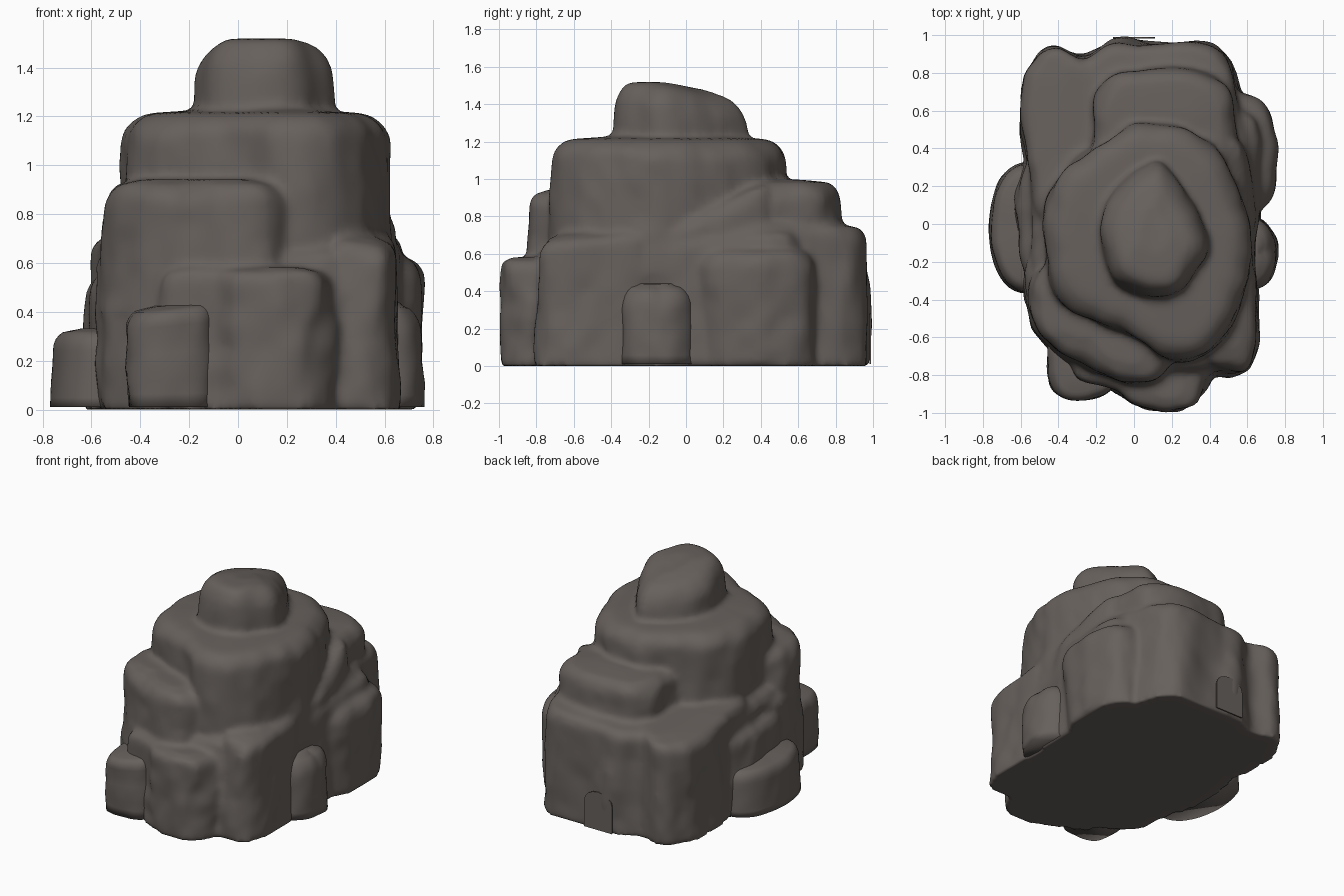
import bpy, bmesh, math
from mathutils import Vector, noise

if "Cube" in bpy.data.objects:
    bpy.data.objects.remove(bpy.data.objects["Cube"])

stone = bpy.data.materials.new("dark_stone")
stone.diffuse_color = (0.135, 0.118, 0.107, 1)
stone.use_nodes = True
stone.node_tree.nodes["Principled BSDF"].inputs["Base Color"].default_value = stone.diffuse_color


def make(name, bm):
    bmesh.ops.recalc_face_normals(bm, faces=bm.faces)
    me = bpy.data.meshes.new(name)
    bm.to_mesh(me)
    bm.free()
    me.materials.append(stone)
    me.shade_smooth()
    ob = bpy.data.objects.new(name, me)
    bpy.context.collection.objects.link(ob)
    return ob


def curve(pts, n=8):
    # closed Catmull-Rom outline through a few points
    v, out = [Vector(p) for p in pts], []
    for i in range(len(v)):
        a, b, c, d = (v[(i + k - 1) % len(v)] for k in range(4))
        for s in range(n):
            t = s / n
            out.append(.5 * (2*b + (c - a)*t + (2*a - 5*b + 4*c - d)*t*t + (3*b - a - 3*c + d)*t**3))
    return out


def oval(x, y, power=3, n=64):
    # squarish oval outline between limits
    cen = Vector((sum(x) / 2, sum(y) / 2))
    out = []
    for i in range(n):
        c, s = math.cos(2 * math.pi * i / n), math.sin(2 * math.pi * i / n)
        k = (abs(2*c / (x[1]-x[0])) ** power + abs(2*s / (y[1]-y[0])) ** power) ** (-1 / power)
        out.append(cen + Vector((c, s)) * k)
    return out


def rock(name, loop, z, edge=(.08, .08), slope=(0, 0), taper=.015, rough=.03, top=9):
    """Outline raised between two heights: weathered walls, rounded and sloping top."""
    z0, z1 = z
    cen = sum(loop, Vector((0, 0))) / len(loop)
    size = min((p - cen).length for p in loop)
    prof = [(z0 + (z1 - edge[1] - z0) * k / 6, taper * k / 6) for k in range(6)]
    prof += [(z1 - edge[1] + edge[1] * math.sin(k * math.pi / 10),
              taper + edge[0] * (1 - math.cos(k * math.pi / 10))) for k in range(6)]
    prof.append((z1 + .012, prof[-1][1] + .5 * max(0, size - edge[0])))
    bm = bmesh.new()
    rings = []
    for h, inset in prof:
        ring = []
        for p in loop:
            d = p - cen
            q = Vector((p.x, p.y, h))
            bump = noise.noise(Vector((q.x * 5, q.y * 5, h * 2.5))) + .5 * noise.noise(q * 9) - .1
            r = d.normalized() * max(.2 * d.length, d.length - inset + bump * rough)
            f = (h - z0) / (z1 - z0)
            ht = h + f * (slope[0] * r.x + slope[1] * r.y)
            ring.append(bm.verts.new((cen.x + r.x, cen.y + r.y, min(top, ht))))
        rings.append(ring)
    n = len(loop)
    for a, b in zip(rings, rings[1:]):
        for i in range(n):
            j = (i + 1) % n
            bm.faces.new((a[i], a[j], b[j], b[i]))
    bm.faces.new(rings[-1])
    bm.faces.new(rings[0][::-1])
    return make(name, bm)


body = []


def tier(*args, **kw):
    body.append(rock(*args, **kw))


# summit
tier("summit", curve([(-.2, -.02), (-.12, .2), (.05, .32), (.18, .32), (.4, -.03), (.36, -.24),
                      (.18, -.4), (-.1, -.33)]), (1.05, 1.49), (.15, .17), (0, -.2), .02, .015, 1.518)
# egg-shaped upper tier
tier("upper_tier", curve([(-.49, 0), (-.4, .27), (-.15, .46), (.08, .55), (.42, .42), (.62, -.02),
                          (.58, -.4), (.42, -.68), (.18, -.73), (-.05, -.6), (-.4, -.4)]),
     (.5, 1.215), (.13, .12))
# ledges and shoulders under it
tier("front_ledge", curve([(-.56, -.48), (-.46, -.65), (-.2, -.79), (0, -.85), (.17, -.8), (.21, -.5),
                           (-.3, -.15), (-.53, -.28)]), (.4, .93), (.09, .1))
tier("back_shoulder", oval((-.24, .55), (.1, .84)), (.5, .985), (.1, .1))
tier("right_shoulder", oval((.2, .65), (-.4, .52), 2.5), (.3, .82), (.08, .1), (0, .42))
tier("left_shoulder", oval((-.56, -.2), (-.35, .32)), (.3, .7))
# base blocks
tier("back_base", curve([(-.6, .7), (-.53, .88), (-.42, .94), (-.28, .9), (-.08, .99), (.15, .96),
                         (.45, .95), (.56, .72), (.58, .1), (-.4, -.05), (-.57, .25)]),
     (0, .73), (.07, .08), (.05, -.04))
tier("middle_base", curve([(-.56, -.48), (-.46, -.66), (-.2, -.8), (.2, -.82), (.5, -.78), (.65, -.64),
                           (.65, -.2), (.68, .35), (.56, .64), (-.2, .4), (-.54, -.1)]),
     (0, .67), (.07, .08), (.02, .05), rough=.04)
tier("front_base", curve([(-.3, -.8), (-.1, -.88), (.14, -.99), (.31, -.95), (.4, -.8), (.3, -.6),
                          (-.25, -.6)]), (0, .57), (.05, .06), taper=0, rough=.05)
tier("front_right_buttress", oval((.34, .67), (-.8, -.15)), (0, .71), (.07, .08), (-.15, .1))
tier("right_shelf", oval((.36, .74), (.06, .68), 2.5), (0, .62), (.08, .1), taper=-.02)
tier("left_shelf", oval((-.63, -.3), (-.3, .38)), (0, .55))

# fuse the tiers into one weathered body
bpy.ops.object.select_all(action='DESELECT')
for ob in body:
    ob.select_set(True)
bpy.context.view_layer.objects.active = body[0]
bpy.ops.object.join()
main = bpy.context.object
main.name = "rock_body"
rm = main.modifiers.new("fuse", 'REMESH')
rm.mode, rm.voxel_size, rm.use_smooth_shade = 'VOXEL', 0.02, True
sm = main.modifiers.new("weather", 'SMOOTH')
sm.factor, sm.iterations = 0.5, 5

# loose boulders leaning on the base
rock("left_boulder", oval((-.77, -.36), (-.37, .33), 2.2), (.01, .32), (.06, .08), rough=.01)
rock("right_boulder", oval((.5, .76), (-.35, .03), 2), (.01, .43), (.08, .12), (-.15, 0), 0, .02)
rock("front_left_boulder", oval((-.45, -.1), (-.92, -.55), 3), (.01, .42), (.05, .07), (.12, .05),
     -.01, .02)

# small arched panel at the foot of the back wall
bm = bmesh.new()
arch = [(-.11, .01)]
arch += [(-.11 * math.cos(k * math.pi / 8), .2 + .08 * math.sin(k * math.pi / 8)) for k in range(9)]
arch.append((.11, .01))
face = bm.faces.new([bm.verts.new((px, .982, pz)) for px, pz in arch])
ext = bmesh.ops.extrude_face_region(bm, geom=[face])
for v in ext["geom"]:
    if isinstance(v, bmesh.types.BMVert):
        v.co.y += .008
panel = make("arch_panel", bm)
panel.data.shade_flat()
